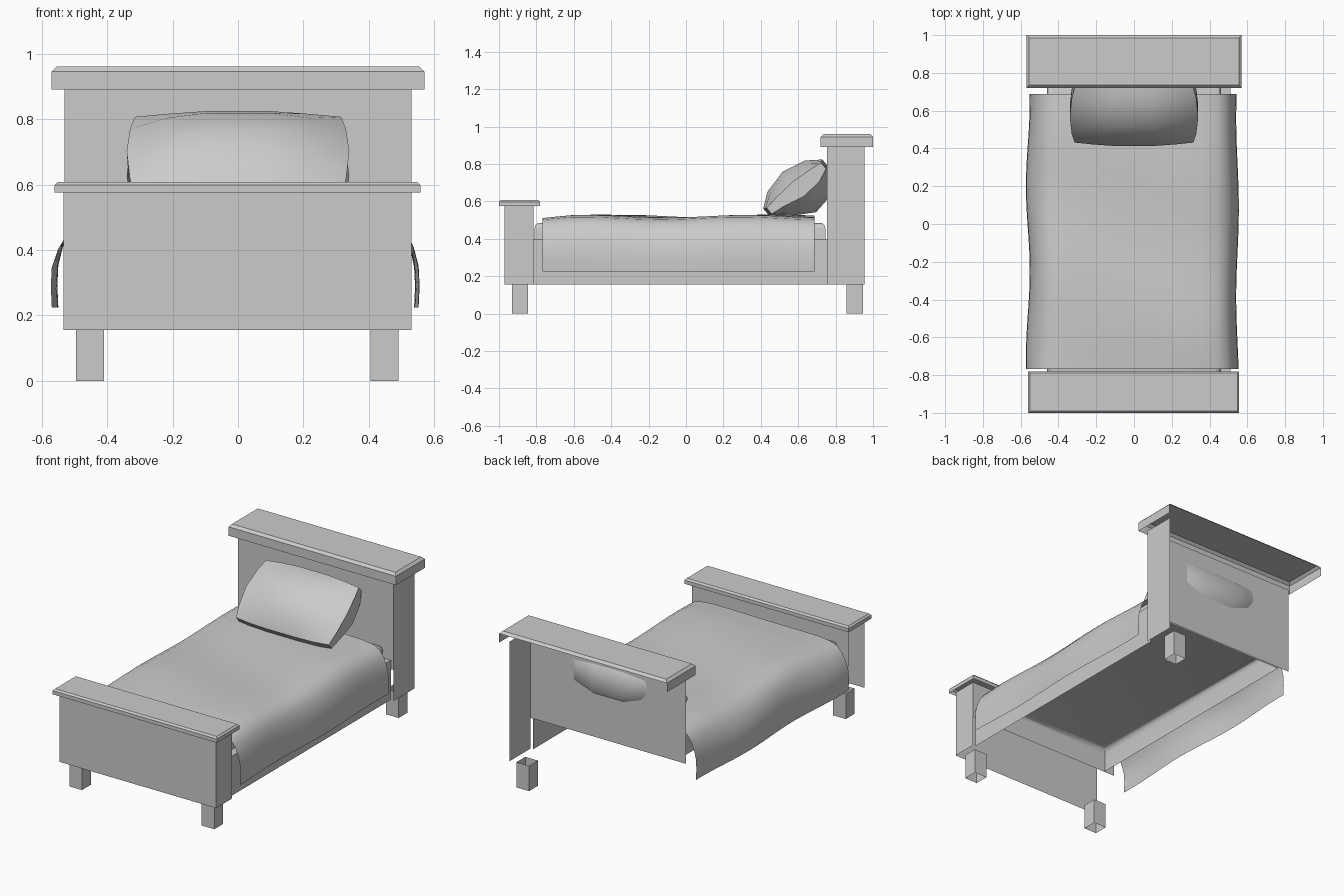
import bpy, bmesh
from math import sin, cos, pi, radians
from mathutils import Vector

if "Cube" in bpy.data.objects:
    bpy.data.objects.remove(bpy.data.objects["Cube"])

DIRS = {'+x': (1, 0, 0), '-x': (-1, 0, 0), '+y': (0, 1, 0),
        '-y': (0, -1, 0), '+z': (0, 0, 1), '-z': (0, 0, -1)}


def finish(name, bm, smooth=None):
    me = bpy.data.meshes.new(name)
    bm.to_mesh(me)
    bm.free()
    ob = bpy.data.objects.new(name, me)
    bpy.context.collection.objects.link(ob)
    if smooth:
        bpy.ops.object.select_all(action='DESELECT')
        ob.select_set(True)
        bpy.context.view_layer.objects.active = ob
        bpy.ops.object.shade_smooth_by_angle(angle=radians(smooth))
    return ob


def shell(name, x, y, z, open_sides=(), bevel=0, segments=1, smooth=None):
    """Box between bounds, top edges optionally bevelled, given sides removed."""
    bm = bmesh.new()
    bmesh.ops.create_cube(bm, size=1)
    for v in bm.verts:
        v.co = [r[0] if c < 0 else r[1] for c, r in zip(v.co, (x, y, z))]
    if bevel:
        top = [e for e in bm.edges if all(v.co.z > z[1] - 1e-5 for v in e.verts)]
        bmesh.ops.bevel(bm, geom=top, offset=bevel, segments=segments,
                        profile=0.5, affect='EDGES')
    bm.normal_update()
    gone = [f for f in bm.faces
            if any(f.normal.dot(Vector(DIRS[s])) > 0.99 for s in open_sides)]
    bmesh.ops.delete(bm, geom=gone, context='FACES')
    return finish(name, bm, smooth)


def panel(name, corners):
    bm = bmesh.new()
    bm.faces.new([bm.verts.new(c) for c in corners])
    return finish(name, bm)


def loft(name, rings, closed, smooth):
    """Skin a list of equal-length point rows."""
    bm = bmesh.new()
    rows = [[bm.verts.new(p) for p in r] for r in rings]
    n = len(rows[0])
    for a, b in zip(rows, rows[1:]):
        for i in range(n if closed else n - 1):
            j = (i + 1) % n
            bm.faces.new((a[i], a[j], b[j], b[i]))
    if closed:
        bm.faces.new(rows[0])
        bm.faces.new(rows[-1])
    bmesh.ops.recalc_face_normals(bm, faces=bm.faces)
    return finish(name, bm, smooth)


# Headboard: open at the wall, left end and underside
shell('headboard_side', (-0.53, 0.53), (0.755, 0.955), (0.155, 0.89),
      ('-x', '+y', '-y', '+z', '-z'))
panel('headboard_front', [(-0.53, 0.755, 0.345), (0.53, 0.755, 0.345),
                          (0.53, 0.755, 0.89), (-0.53, 0.755, 0.89)])
shell('headboard_cap', (-0.57, 0.57), (0.72, 1.0), (0.89, 0.96),
      ('+y', '-z'), bevel=0.015)

# Footboard: full front and right end, shorter inner panel
shell('footboard_shell', (-0.533, 0.53), (-0.97, -0.815), (0.155, 0.575),
      ('-x', '+y', '+z', '-z'))
panel('footboard_inner', [(0.53, -0.815, 0.345), (-0.533, -0.815, 0.345),
                          (-0.533, -0.815, 0.575), (0.53, -0.815, 0.575)])
shell('footboard_cap', (-0.56, 0.557), (-1.0, -0.78), (0.575, 0.608),
      ('-z',), bevel=0.01)

# Legs: hollow square tubes
for name, x, y in (('front_left_leg', -0.452, -0.888),
                   ('front_right_leg', 0.448, -0.888),
                   ('back_right_leg', 0.448, 0.902)):
    shell(name, (x - 0.043, x + 0.043), (y - 0.043, y + 0.043), (0, 0.155),
          ('+z', '-z'))

# Side rail and mattress
shell('side_rail', (0.45, 0.51), (-0.815, 0.755), (0.157, 0.40),
      ('-x', '+y', '-y', '-z'))
shell('mattress', (-0.46, 0.46), (-0.81, 0.745), (0.345, 0.486),
      ('-z',), bevel=0.03, segments=3, smooth=40)

# Blanket: draped cross-section swept along the bed with gentle waves
half = [(0.549, 0.225), (0.552, 0.29), (0.549, 0.35), (0.535, 0.405),
        (0.515, 0.45), (0.485, 0.487), (0.44, 0.51), (0.36, 0.52),
        (0.24, 0.522), (0.12, 0.522)]
profile = half + [(0, 0.522)] + [(-x, z) for x, z in reversed(half)]
rings = []
for k in range(29):
    t = k / 28
    y = -0.767 + 1.455 * t
    ring = []
    for x, z in profile:
        drop = max(0, (0.52 - z) / 0.3)
        side = -1 if x < 0 else 1
        wave = -0.004 + 0.007 * sin(2 * pi * y / 0.95 + (1.0 if side > 0 else 0.2))
        if side < 0:
            wave = 0.010 + 0.010 * cos(2 * pi * (y - 0.2) / 0.9)
        lift = 0.007 * sin(2 * pi * (y + 0.63) / 0.85 + 2.5 * x)
        if abs(x) < 0.47:
            lift -= 0.008 * max(0, 1 - (y + 0.767) / 0.15)
        ring.append((x + side * wave * min(1, drop * 2), y,
                     z + lift * (1 - min(1, drop))))
    rings.append(ring)
loft('blanket', rings, False, 60)

# Pillow: puffed section leaning on the headboard
section = [(-0.205, -0.03), (-0.205, 0.03), (-0.13, 0.085), (0, 0.115),
           (0.13, 0.085), (0.205, 0.03), (0.205, -0.03), (0.13, -0.145),
           (0, -0.165), (-0.13, -0.085)]
rings = []
for x, length, puff in ((-0.315, 0.92, 0.35), (-0.22, 0.97, 0.8), (-0.1, 1, 1),
                        (0.1, 1, 1), (0.22, 0.97, 0.8), (0.315, 0.92, 0.35)):
    ring = []
    for a, b in section:
        px = x * (1 + 0.08 * (1 - (a / 0.205) ** 2)) if abs(x) > 0.3 else x
        a *= length
        edge = abs(b) < 0.04
        b *= max(puff, 0.7) if edge else puff
        ring.append((px, 0.59 + a * 0.77 - b * 0.64, 0.67 + a * 0.64 + b * 0.77))
    rings.append(ring)
loft('pillow', rings, True, 50)
